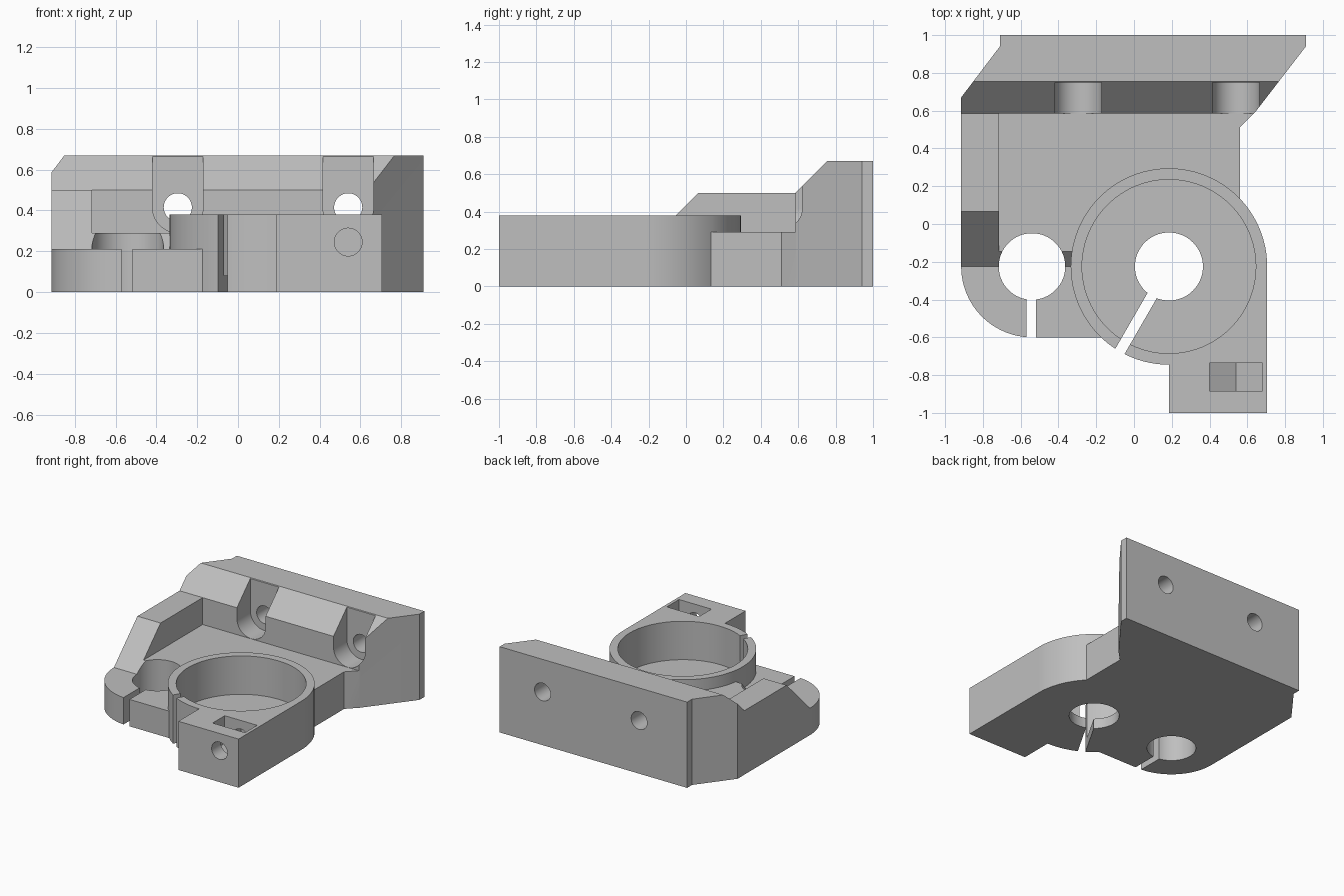
import bpy
import bmesh
from math import sin, cos, radians

cube = bpy.data.objects.get("Cube")
if cube:
    bpy.data.objects.remove(cube, do_unlink=True)

RING = (0.185, -0.225)      # large bearing ring axis
CLAMP = (-0.54, -0.225)     # small rod clamp axis
TOP, FLOOR, LEDGE, WALL, RIM = 0.67, 0.29, 0.21, 0.5, 0.38


def arc(center, r, start, end, steps):
    """Points along an arc, angles in degrees."""
    angles = [radians(start + (end - start) * i / steps) for i in range(steps + 1)]
    return [(center[0] + r * cos(a), center[1] + r * sin(a)) for a in angles]


def circle(center, r, steps=96):
    return arc(center, r, 0, 360, steps)[:-1]


def prism(name, points, axis, low, high):
    """Extrude a 2D profile along an axis."""
    place = {"x": lambda a, b, h: (h, a, b),
             "y": lambda a, b, h: (a, h, b),
             "z": lambda a, b, h: (a, b, h)}[axis]
    bm = bmesh.new()
    bottom = [bm.verts.new(place(a, b, low)) for a, b in points]
    top = [bm.verts.new(place(a, b, high)) for a, b in points]
    bm.faces.new(bottom)
    bm.faces.new(top)
    for i in range(len(points)):
        j = (i + 1) % len(points)
        bm.faces.new((bottom[i], bottom[j], top[j], top[i]))
    bmesh.ops.recalc_face_normals(bm, faces=bm.faces)
    mesh = bpy.data.meshes.new(name)
    bm.to_mesh(mesh)
    bm.free()
    obj = bpy.data.objects.new(name, mesh)
    bpy.context.collection.objects.link(obj)
    return obj


def rect(x0, x1, y0, y1):
    return [(x0, y0), (x1, y0), (x1, y1), (x0, y1)]


def combine(target, tool, operation="DIFFERENCE"):
    """Apply a boolean and discard the tool."""
    mod = target.modifiers.new("boolean", "BOOLEAN")
    mod.operation, mod.solver, mod.object = operation, "EXACT", tool
    graph = bpy.context.evaluated_depsgraph_get()
    graph.update()
    mesh = bpy.data.meshes.new_from_object(target.evaluated_get(graph))
    target.modifiers.clear()
    target.data = mesh
    bpy.data.objects.remove(tool, do_unlink=True)


# Main body: back plate, floor and rounded clamp corner
outline = [(0.91, 1), (-0.71, 1), (-0.71, 0.94), (-0.915, 0.67)]
outline += arc(CLAMP, 0.375, 180, 270, 24)
outline += [(0.1, -0.6), (0.1, -0.2), (0.56, -0.2), (0.56, 0.51), (0.64, 0.59), (0.91, 0.94)]
body = prism("mount_bracket", outline, "z", 0, TOP)

# Side silhouette: low ledge, ramp, left wall and sloped back plate
combine(body, prism("silhouette_cutter", [
    (-2, LEDGE), (CLAMP[1], LEDGE), (0.065, WALL), (0.585, WALL),
    (0.755, TOP), (0.755, 1), (-2, 1)], "x", -2, 2))

# Sunken floor beside the left wall
combine(body, prism("floor_cutter", [
    (-0.4, FLOOR), (0.585, FLOOR), (0.585, WALL), (0.5, 0.8), (-0.4, 0.8)],
    "x", -0.715, 2))

# Bearing ring and the square tab in front of it
combine(body, prism("ring", circle(RING, 0.52), "z", 0, RIM), "UNION")
combine(body, prism("tab", rect(RING[0], RING[0] + 0.52, -1, RING[1]), "z", 0, RIM), "UNION")

# Bearing seat, shaft hole and rod hole
combine(body, prism("bore_cutter", circle(RING, 0.46), "z", 0.08, 1))
combine(body, prism("shaft_cutter", circle(RING, 0.18), "z", -1, 1))
combine(body, prism("rod_cutter", circle(CLAMP, 0.176), "z", -1, 1))

# Clamp slits, one straight and one angled
combine(body, prism("clamp_slit_cutter", rect(-0.57, -0.518, -0.8, -0.3), "z", -1, 1))
ux, uy = cos(radians(240)), sin(radians(240))
slit = [(RING[0] + ux * d - uy * w, RING[1] + uy * d + ux * w)
        for d, w in ((0.1, -0.028), (0.7, -0.028), (0.7, 0.028), (0.1, 0.028))]
combine(body, prism("ring_slit_cutter", slit, "z", -1, 1))

# Mounting screws in the back plate, with open recesses for the heads
for x in (-0.295, 0.54):
    recess = arc((x, 0.415), 0.124, 180, 360, 32) + [(x + 0.124, 1), (x - 0.124, 1)]
    combine(body, prism("recess_cutter", recess, "y", 0.5, 0.75))
    combine(body, prism("screw_cutter", circle((x, 0.415), 0.069, 48), "y", 0.6, 2))

# Tensioning screw and hexagonal nut trap in the tab
BOLT = (0.54, 0.245)
trap = arc(BOLT, 0.162, 210, 330, 2) + [(BOLT[0] + 0.14, 1), (BOLT[0] - 0.14, 1)]
combine(body, prism("nut_cutter", trap, "y", -0.885, -0.735))
combine(body, prism("bolt_cutter", circle(BOLT, 0.068, 48), "y", -2, -0.64))

# Single plastic colour
grey = bpy.data.materials.new("grey_plastic")
grey.use_nodes = True
colour = (0.52, 0.52, 0.52, 1)
grey.diffuse_color = colour
grey.node_tree.nodes["Principled BSDF"].inputs["Base Color"].default_value = colour
body.data.materials.clear()
body.data.materials.append(grey)
for face in body.data.polygons:
    face.material_index = 0

# Smooth round walls, crisp flat faces
bpy.ops.object.select_all(action="DESELECT")
body.select_set(True)
bpy.context.view_layer.objects.active = body
bpy.ops.object.shade_smooth_by_angle(angle=radians(25))
weighted = body.modifiers.new("weighted_normals", "WEIGHTED_NORMAL")
weighted.keep_sharp = True
